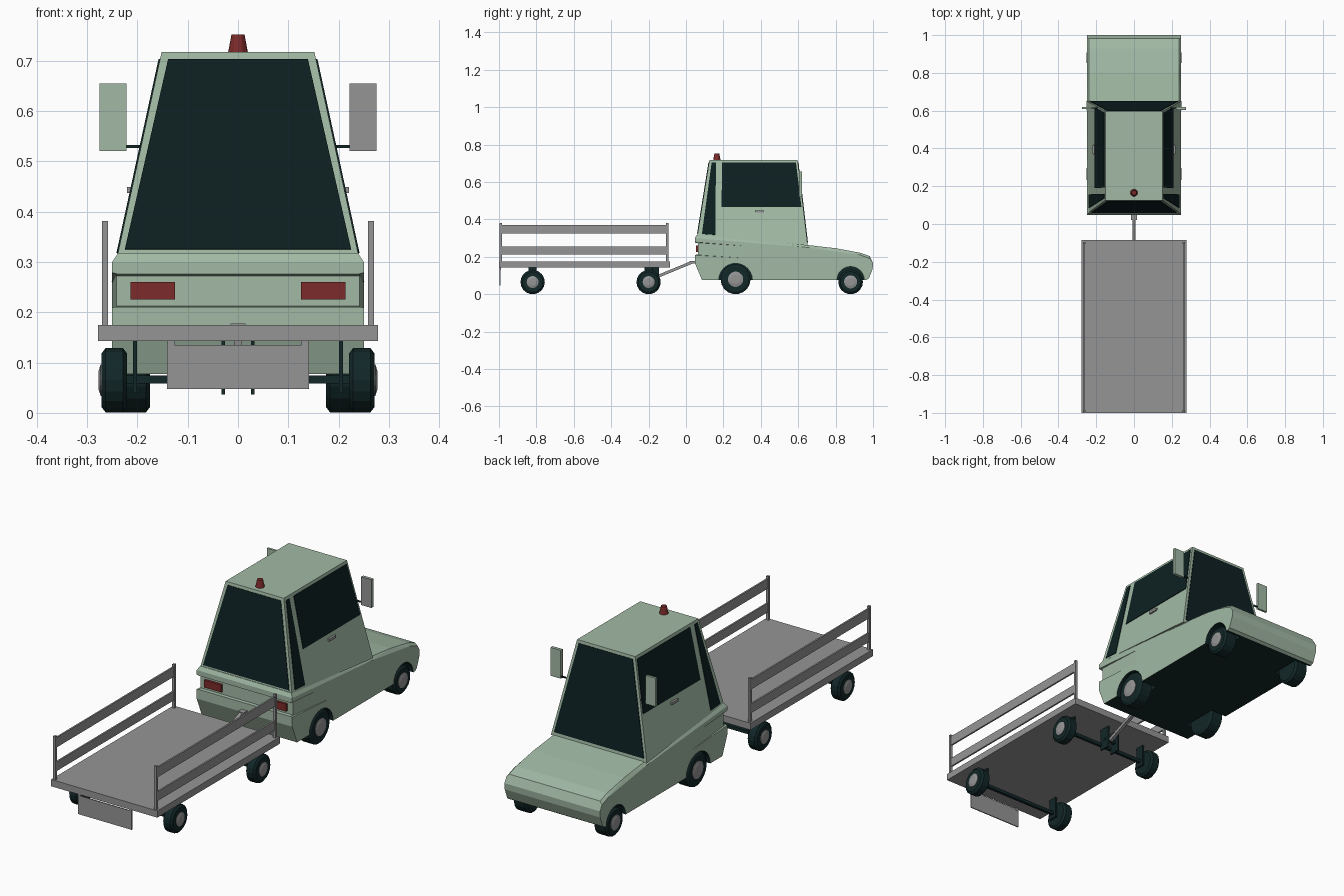
import bpy, bmesh, math
from mathutils import Vector

if "Cube" in bpy.data.objects:
    bpy.data.objects.remove(bpy.data.objects["Cube"])


def material(name, rgb):
    m = bpy.data.materials.new(name)
    m.diffuse_color = (*rgb, 1)
    m.use_nodes = True
    m.node_tree.nodes["Principled BSDF"].inputs["Base Color"].default_value = m.diffuse_color
    return m


GREEN = material("sage green", (0.36, 0.49, 0.375))
GREY = material("metal grey", (0.30, 0.30, 0.30))
DARK = material("rubber dark", (0.006, 0.020, 0.021))
GLASS = material("window dark", (0.004, 0.014, 0.015))
RED = material("lamp red", (0.20, 0.024, 0.024))


def finish(name, bm, *mats):
    bmesh.ops.recalc_face_normals(bm, faces=bm.faces)
    me = bpy.data.meshes.new(name)
    bm.to_mesh(me)
    bm.free()
    for m in mats:
        me.materials.append(m)
    ob = bpy.data.objects.new(name, me)
    bpy.context.collection.objects.link(ob)
    return ob


def hull(name, pts, *mats, rule=None):
    """Convex solid around points, with flat faces merged."""
    bm = bmesh.new()
    vs = [bm.verts.new(p) for p in pts]
    bmesh.ops.convex_hull(bm, input=vs)
    bmesh.ops.delete(bm, geom=[v for v in bm.verts if not v.link_faces], context='VERTS')
    bmesh.ops.dissolve_limit(bm, angle_limit=0.01, verts=bm.verts, edges=bm.edges)
    bm.normal_update()
    if rule:
        for f in bm.faces:
            f.material_index = rule(f)
    return finish(name, bm, *mats)


def box(name, x, y, z, mat):
    return hull(name, [(a, b, c) for a in x for b in y for c in z], mat)


def lathe_x(name, rings, y, z, mats, n=18, index=0):
    """Closed solid of revolution about the x axis; rings are (x, radius)."""
    bm = bmesh.new()
    loops = [[bm.verts.new((x, y + r * math.cos(2 * math.pi * i / n),
                            z + r * math.sin(2 * math.pi * i / n))) for i in range(n)]
             for x, r in rings]
    for a, b in zip(loops, loops[1:]):
        for i in range(n):
            bm.faces.new((a[i], a[i - 1], b[i - 1], b[i]))
    bm.faces.new(loops[0])
    bm.faces.new(loops[-1])
    for f in bm.faces:
        f.material_index = index
    return finish(name, bm, *mats)


def plate(name, quad, normal, mat, t=0.003):
    n = Vector(normal).normalized() * t
    return hull(name, [Vector(p) + n * s for p in quad for s in (-1, 1)], mat)


def wheel(name, s, xi, xo, y, r, hub):
    c = 0.008
    lathe_x(name + "_tyre", [(s * xi, r * .84), (s * (xi + c), r), (s * (xo - c), r),
                             (s * xo, r * .84)], y, r, [DARK])
    lathe_x(name + "_hub", [(s * (xo - .01), hub), (s * (xo + .002), hub),
                            (s * (xo + .006), hub * .6)], y, r, [GREY])


# --- truck body: outline full width, top edges chamfered inward
outline = [(.085, .077), (.048, .165), (.048, .30), (.65, .25), (.93, .21),
           (.985, .19), (1.0, .165), (.998, .135), (.978, .085), (.965, .077)]
top = [(.058, .318), (.65, .263), (.80, .246), (.93, .222), (.982, .204)]
pts = [(s * .25, y, z) for s in (-1, 1) for y, z in outline]
pts += [(s * .238, y, z) for s in (-1, 1) for y, z in top]
body = hull("truck_body", pts, GREEN, DARK, rule=lambda f: int(f.normal.z < -.9))


def cut(cutter):
    cutter.hide_render = True
    cutter.hide_viewport = True
    cutter.display_type = 'WIRE'
    m = body.modifiers.new(cutter.name, 'BOOLEAN')
    m.operation, m.solver, m.object = 'DIFFERENCE', 'EXACT', cutter


# rear recessed band, side grooves and wheel arches
cut(hull("rear_band_cutter", [(x, y, z) for x in (-.3, .3) for y, z in
         ((.0, .207), (.0, .287), (.064, .272), (.064, .212))], GREEN, DARK))
for s in (-1, 1):
    cut(hull("side_groove_cutter", [(s * x, y, z) for x, y, z in
             ((.24, .0, .214), (.24, .0, .280), (.252, .38, .188), (.252, .38, .253),
              (.29, .0, .205), (.29, .0, .292), (.29, .38, .186), (.29, .38, .256))],
             GREEN, DARK))
    for y, r in ((.265, .09), (.88, .073)):
        cut(lathe_x("arch_cutter", [(s * .165, r), (s * .3, r)], y, .075,
                    [GREEN, DARK], 24, 1))


# --- cab: tapered box; helpers give the planes of its sides
def side_x(z): return .152 + .217 * (.717 - z)
def front_y(z): return .597 + .118 * (.717 - z)
def rear_y(z): return .125 - .16 * (.717 - z)


hull("cab", [(s * side_x(z), f(z), z) for s in (-1, 1)
             for f, z in ((front_y, .26), (front_y, .717), (rear_y, .315), (rear_y, .717))],
     GREEN)

# windows
plate("rear_window", [(s * w, rear_y(z), z) for s in (-1, 1)
                      for w, z in ((.225, .325), (.139, .703))], (0, -1, .16), GLASS)
plate("windscreen", [(s * w, front_y(z), z) for s in (-1, 1)
                     for w, z in ((.235, .277), (.141, .703))], (0, 1, .118), GLASS)
for s in (-1, 1):
    for name, yz in (("side_window", ((.19, .467), (.617, .467), (.588, .703), (.193, .703))),
                     ("quarter_window", ((.085, .322), (.157, .317), (.16, .703), (.137, .703)))):
        plate(name, [(s * side_x(z), y, z) for y, z in yz], (s, 0, .217), GLASS)
    # door handle
    x = side_x(.443)
    box("door_handle", (s * (x - .008), s * (x + .009)), (.37, .418), (.437, .449), GREY)
    # mirrors with arm
    box("mirror_arm", (s * .185, s * .225), (.611, .617), (.527, .533), DARK)
    box("mirror", (s * .222, s * .275), (.608, .619), (.521, .655), GREEN)
    if s > 0:
        box("mirror_glass", (.222, .275), (.604, .609), (.521, .655), GREY)
    # tail lamps
    box("tail_lamp", (s * .125, s * .214), (.053, .07), (.225, .26), RED)
    # truck wheels
    wheel("truck_rear_wheel", s, .175, .246, .265, .08, .041)
    wheel("truck_front_wheel", s, .175, .246, .88, .066, .035)

# roof beacon
hull("roof_beacon", [(r * math.cos(i * math.pi / 6), .165 + r * math.sin(i * math.pi / 6), z)
                     for r, z in ((.02, .715), (.013, .752)) for i in range(12)], RED)

# --- trailer
box("trailer_bed", (-.278, .278), (-1, -.085), (.143, .175), GREY)
for s in (-1, 1):
    for y in (-.99, -.1):
        box("rail_post", (s * .258, s * .27), (y - .006, y + .006), (.17, .381), GREY)
    for z in ((.213, .256), (.325, .371)):
        box("rail_board", (s * .26, s * .268), (-.99, -.1), z, GREY)
    for y in (-.82, -.2):
        wheel("trailer_wheel", s, .221, .271, y, .065, .032)
        box("wheel_strut", (s * .201, s * .209), (y - .022, y + .022), (.04, .145), DARK)
    box("drawbar_bracket", (s * .026, s * .033), (-.2, -.145), (.037, .145), DARK)
    box("flap_hanger", (s * .126, s * .14), (-.996, -.99), (.13, .145), GREY)
for y in (-.82, -.2):
    box("trailer_axle", (-.23, .23), (y - .007, y + .007), (.058, .074), DARK)
box("rear_flap", (-.141, .141), (-.996, -.991), (.047, .135), GREY)

# drawbar and hitch
box("drawbar_pin", (-.035, .035), (-.178, -.164), (.078, .092), DARK)
hull("drawbar", [(x, y, z) for x in (-.008, .008) for y, z in
                 ((-.175, .077), (-.18, .092), (.035, .164), (.03, .178))], GREY)
box("hitch", (-.015, .015), (.02, .055), (.164, .178), GREY)
